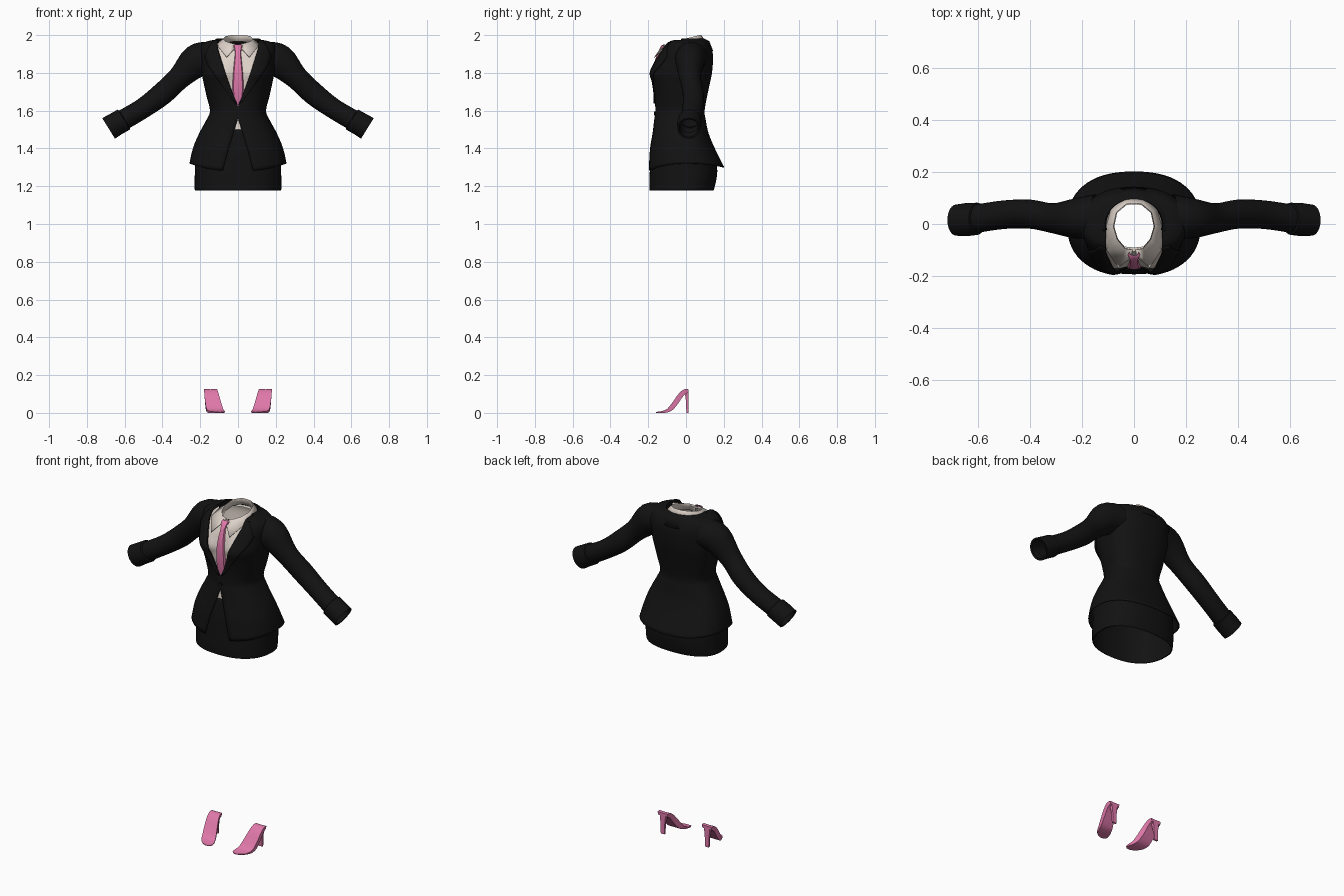
import bpy, bmesh, math
from math import sin, cos, pi
from mathutils import Vector

cube = bpy.data.objects.get("Cube")
if cube:
    bpy.data.objects.remove(cube, do_unlink=True)


def material(name, *rgb):
    mat = bpy.data.materials.new(name)
    mat.use_nodes = True
    mat.diffuse_color = (*rgb, 1)
    bsdf = mat.node_tree.nodes["Principled BSDF"]
    bsdf.inputs["Base Color"].default_value = (*rgb, 1)
    bsdf.inputs["Roughness"].default_value = 0.8
    return mat


BLACK = material("black cloth", 0.006, 0.006, 0.006)
CREAM = material("cream shirt", 0.73, 0.65, 0.59)
PINK = material("pink", 0.74, 0.19, 0.40)


def sheet(name, rows, mat, closed=False, caps=False, mirror=False, thick=0, angle=40):
    """Skin a grid of points; closed joins each row into a ring."""
    bm = bmesh.new()
    grid = [[bm.verts.new(p) for p in row] for row in rows]
    count = len(rows[0])
    for low, high in zip(grid, grid[1:]):
        for i in range(count if closed else count - 1):
            j = (i + 1) % count
            bm.faces.new((low[i], low[j], high[j], high[i]))
    if caps:
        bm.faces.new(grid[0])
        bm.faces.new(grid[-1])
    bmesh.ops.remove_doubles(bm, verts=bm.verts[:], dist=0.0002)
    bmesh.ops.recalc_face_normals(bm, faces=bm.faces[:])
    mesh = bpy.data.meshes.new(name)
    bm.to_mesh(mesh)
    bm.free()
    mesh.materials.append(mat)
    obj = bpy.data.objects.new(name, mesh)
    bpy.context.collection.objects.link(obj)
    bpy.ops.object.select_all(action="DESELECT")
    obj.select_set(True)
    bpy.context.view_layer.objects.active = obj
    bpy.ops.object.shade_smooth_by_angle(angle=math.radians(angle))
    if mirror:
        obj.modifiers.new("mirror", "MIRROR")
    if thick:
        solid = obj.modifiers.new("thickness", "SOLIDIFY")
        solid.thickness = thick
        solid.offset = 0
    return obj


def spline(table, u):
    """Smooth curve through the table rows; u counts rows."""
    i = min(int(u), len(table) - 2)
    f = u - i
    a, b, c, d = (Vector(table[max(0, min(len(table) - 1, i + k))]) for k in (-1, 0, 1, 2))
    return b + (c - a) * (f / 2) + (a - b * 2.5 + c * 2 - d / 2) * f**2 + ((b - c) * 1.5 + (d - a) / 2) * f**3


def steps(start, end, n):
    return [start + (end - start) * i / n for i in range(n + 1)]


ROUND = 0.85


def power(v):
    return math.copysign(abs(v) ** ROUND, v)


def body_point(ring, t, grow=0.0):
    """Point of a rounded body ring (height, half width, front, back)."""
    z, half, front, back = ring
    x = (half + grow) * power(sin(t))
    y = -((front if cos(t) > 0 else back) + grow) * power(cos(t))
    if cos(t) > 0:
        y += 0.028 * math.exp(-(x / 0.055) ** 2 - ((z - 1.8) / 0.06) ** 2)
    return Vector((x, y, z))


def angle_at(x, half):
    return math.asin(max(0, min(1, x / half)) ** (1 / ROUND))


def opening(z):
    """Half width of the jacket's front opening at a height."""
    if z > 1.63:
        return min(0.108, 0.11 * ((z - 1.63) / 0.31) ** 0.85)
    return max(0, 1.56 - z) * 0.31


# Jacket body, open in a V above and below the button
BODY = [(1.30, .255, .20, .20), (1.40, .236, .19, .15), (1.48, .203, .175, .117),
        (1.55, .165, .166, .102), (1.60, .146, .16, .096), (1.68, .165, .165, .11),
        (1.75, .18, .184, .125), (1.80, .19, .20, .135), (1.86, .195, .172, .14),
        (1.91, .20, .142, .138), (1.95, .19, .115, .122), (1.968, .15, .10, .106),
        (1.972, .11, .085, .092)]
rows = []
for u in steps(0, len(BODY) - 1, 48):
    ring = spline(BODY, u)
    t0 = angle_at(opening(ring[0]), ring[1])
    row = []
    for t in steps(t0, 2 * pi - t0, 56):
        p = body_point(ring, t)
        dip = 0.04 if cos(t) > 0 else 0.02
        p.z += max(0, 1 - u) * (0.02 - dip * cos(t) ** 2)
        row.append(p)
    rows.append(row)
sheet("jacket", rows, BLACK, thick=0.005)

# Lapels lie on the jacket and widen towards the chest
rows = []
for u in steps(4.5, 10.6, 24):
    ring = spline(BODY, u)
    z, half = ring[0], ring[1]
    w = opening(z)
    wide = 0.075 * max(0, min(1, (z - 1.62) / 0.22)) * min(1, max(0.3, (1.99 - z) / 0.1))
    start, end = angle_at(w, half), angle_at(min(w + wide, half * 0.95), half)
    rows.append([body_point(ring, t, 0.004 + 0.005 * k / 4)
                 for k, t in enumerate(steps(start, end, 4))])
sheet("lapels", rows, BLACK, mirror=True, thick=0.004)

# Folded jacket collar round the back of the neck
rows = []
for t in steps(pi * 0.42, pi, 14):
    s, c = sin(t), -cos(t)
    rows.append([(0.108 * s, 0.094 * c, 1.955), (0.112 * s, 0.098 * c, 1.98),
                 (0.135 * s, 0.122 * c, 1.966), (0.158 * s, 0.142 * c, 1.965 - 0.05 * max(0, c))])
sheet("jacket_collar", rows, BLACK, mirror=True, thick=0.004)

# Jacket button
bpy.ops.mesh.primitive_cylinder_add(vertices=16, radius=0.011, depth=0.008,
                                    location=(0, -0.166, 1.585), rotation=(pi / 2, 0, 0))
button = bpy.context.object
button.name = "jacket_button"
button.data.materials.append(BLACK)

# Sleeves: centre, upright radius, depth radius
SLEEVE = [(.15, .03, 1.885, .08, .085), (.22, .022, 1.862, .088, .078),
          (.31, .022, 1.775, .062, .058), (.40, .038, 1.69, .06, .056),
          (.50, .036, 1.615, .054, .055), (.60, .022, 1.555, .054, .055),
          (.66, .016, 1.52, .054, .054)]
CUFF = [(.60, .02, 1.556, .05, .052), (.604, .02, 1.553, .062, .062),
        (.645, .017, 1.53, .062, .064), (.685, .015, 1.506, .064, .06),
        (.683, .015, 1.507, .054, .05), (.65, .016, 1.527, .05, .048)]


def tube(table, per, direction=None):
    result, top = [], len(table) - 1
    for u in steps(0, top, top * per):
        c = spline(table, u)
        d = direction or spline(table, min(top, u + 0.2)) - spline(table, max(0, u - 0.2))
        normal = Vector((-d[2], 0, d[0])).normalized()
        result.append([Vector(c[:3]) + normal * c[3] * cos(a) + Vector((0, c[4] * sin(a), 0))
                       for a in steps(0, 2 * pi, 24)[:-1]])
    return result


sheet("sleeves", tube(SLEEVE, 4), BLACK, closed=True, mirror=True)
sheet("cuffs", tube(CUFF, 1, (0.85, 0, -0.53)), BLACK, closed=True, mirror=True)

# Skirt
SKIRT = [(1.18, .222, .19, .142), (1.185, .228, .192, .147), (1.24, .228, .192, .16),
         (1.30, .226, .189, .163), (1.40, .226, .182, .141), (1.50, .185, .165, .11)]
RING = steps(0, 2 * pi, 48)[:-1]
sheet("skirt", [[body_point(spline(SKIRT, u), t) for t in RING] for u in steps(0, 5, 20)],
      BLACK, closed=True, thick=0.003)

# Shirt just inside the jacket, with a ledge closing in to the neck
rows = [[body_point(spline(BODY, u), t, -0.013) for t in RING] for u in steps(2, 9.85, 32)]
rows.append([body_point((1.945, .10, .09, .085), t) for t in RING])
sheet("shirt", rows, CREAM, closed=True)

# Shirt collar: each fold point with the flap point hanging from it
FOLDS = [((.006, -.10, 1.952), (.010, -.128, 1.938)), ((.035, -.095, 1.956), (.06, -.168, 1.882)),
         ((.065, -.06, 1.965), (.106, -.10, 1.94)), ((.08, -.01, 1.978), (.108, -.01, 1.958)),
         ((.068, .045, 1.992), (.087, .06, 1.966)), ((.03, .077, 2.0), (.04, .096, 1.972)),
         ((0, .08, 2.0), (0, .10, 1.972))]
rows = [[(x * 0.97, y * 0.97, z - 0.035), (x, y, z), flap] for (x, y, z), flap in FOLDS]
sheet("shirt_collar", rows, CREAM, mirror=True, thick=0.003)

# Tie: height, half width, depth
TIE = [(1.95, .018, -.118), (1.945, .024, -.128), (1.908, .015, -.147), (1.86, .02, -.163),
       (1.80, .026, -.173), (1.72, .03, -.169), (1.65, .024, -.160), (1.61, .008, -.152)]
rows = []
for z, w, y in TIE:
    rows.append([(-w, y + 0.010, z), (-w * 0.8, y, z), (0, y - 0.003, z),
                 (w * 0.8, y, z), (w, y + 0.010, z)])
sheet("tie", rows, PINK)

# Shoes: depth, centre across, half width, top, bottom
SHOE = [(.012, .146, .033, .125, .108), (-.012, .145, .035, .124, .092),
        (-.04, .14, .038, .10, .052), (-.07, .132, .042, .058, .016),
        (-.10, .122, .044, .021, .002), (-.13, .11, .041, .009, 0),
        (-.15, .10, .03, .006, 0), (-.16, .094, .012, .004, 0)]
rows = []
for u in steps(0, len(SHOE) - 1, 21):
    y, x, w, top, low = spline(SHOE, u)
    low = max(0, low)
    rows.append([(x - w, y, top), (x, y, top - 0.001), (x + w, y, top),
                 (x + w * 0.9, y, low), (x - w * 0.9, y, low)])
sheet("shoes", rows, PINK, closed=True, caps=True, mirror=True)

# Slim heels
rows = []
for z, w, front in ((0, .012, .002), (.06, .014, 0), (.118, .02, -.008)):
    rows.append([(.146 - w, front, z), (.146 + w, front, z), (.146 + w, .012, z), (.146 - w, .012, z)])
sheet("shoe_heels", rows, PINK, closed=True, caps=True, mirror=True)
